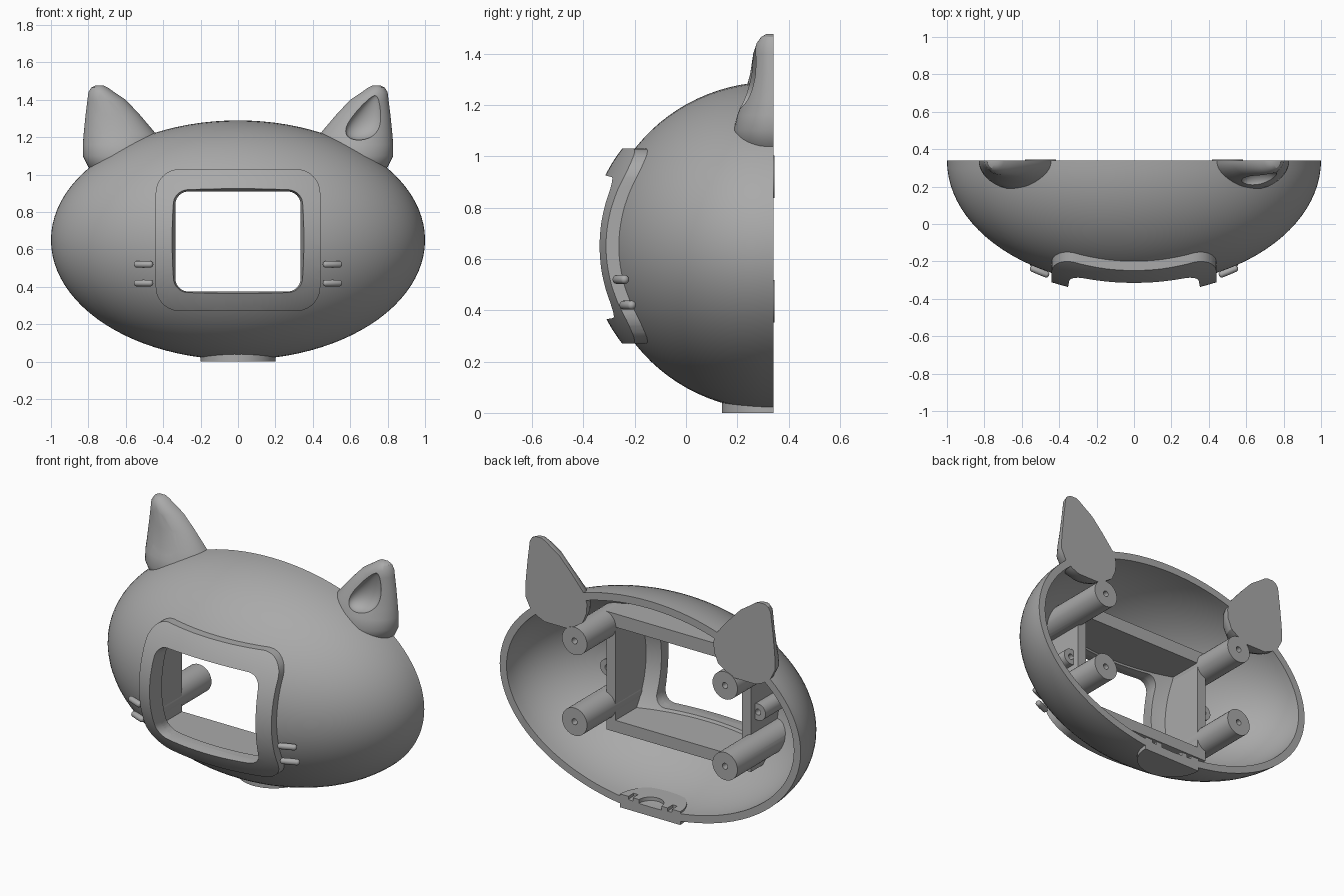
import bpy, bmesh, math
from mathutils import Matrix, Vector

if "Cube" in bpy.data.objects:
    bpy.data.objects.remove(bpy.data.objects["Cube"])

grey = bpy.data.materials.new("plain_grey")
grey.use_nodes = True
grey.diffuse_color = (0.4, 0.4, 0.4, 1)
grey.node_tree.nodes["Principled BSDF"].inputs["Base Color"].default_value = (0.4, 0.4, 0.4, 1)

BACK = 0.34                      # plane of the open back
MID = Vector((0, BACK, 0.65))    # centre of the ellipsoid
RADII = Vector((1.0, 0.67, 0.64))


def make(name, bm):
    bmesh.ops.recalc_face_normals(bm, faces=bm.faces)
    mesh = bpy.data.meshes.new(name)
    bm.to_mesh(mesh)
    bm.free()
    obj = bpy.data.objects.new(name, mesh)
    bpy.context.collection.objects.link(obj)
    mesh.materials.append(grey)
    return obj


def activate(obj):
    bpy.ops.object.select_all(action='DESELECT')
    obj.select_set(True)
    bpy.context.view_layer.objects.active = obj


def boolean(obj, tool, op='DIFFERENCE'):
    mod = obj.modifiers.new("cut", 'BOOLEAN')
    mod.object, mod.operation, mod.solver = tool, op, 'EXACT'
    activate(obj)
    bpy.ops.object.modifier_apply(modifier=mod.name)
    bpy.data.objects.remove(tool)
    return obj


def ellipsoid(name, inset=0.0, shift=0.0, half=False):
    bm = bmesh.new()
    bmesh.ops.create_uvsphere(bm, u_segments=96, v_segments=48, radius=1)
    r = RADII - Vector((inset, inset, inset))
    bmesh.ops.transform(bm, verts=bm.verts, matrix=Matrix.Translation(MID + Vector((0, shift, 0)))
                        @ Matrix.Diagonal(r).to_4x4() @ Matrix.Rotation(math.pi / 2, 4, 'X'))
    if half:
        bmesh.ops.bisect_plane(bm, geom=bm.verts[:] + bm.edges[:] + bm.faces[:], dist=1e-4,
                               plane_co=MID, plane_no=(0, 1, 0), clear_outer=True)
        bmesh.ops.holes_fill(bm, edges=[e for e in bm.edges if e.is_boundary])
    return make(name, bm)


def loft(name, rings):
    bm = bmesh.new()
    loops = [[bm.verts.new(p) for p in ring] for ring in rings]
    for a, b in zip(loops, loops[1:]):
        for i in range(len(a)):
            j = (i + 1) % len(a)
            bm.faces.new((a[i], a[j], b[j], b[i]))
    bm.faces.new(loops[0])
    bm.faces.new(loops[-1])
    return make(name, bm)


def rounded(half_w, z0, z1, r, y, steps=10):
    """Rounded rectangle in the xz plane."""
    pts = []
    corners = ((half_w - r, z1 - r), (r - half_w, z1 - r), (r - half_w, z0 + r), (half_w - r, z0 + r))
    for k, (cx, cz) in enumerate(corners):
        for i in range(steps + 1):
            a = (k + i / steps) * math.pi / 2
            pts.append((cx + r * math.cos(a), y, cz + r * math.sin(a)))
    return pts


def box(name, lo, hi):
    bm = bmesh.new()
    bmesh.ops.create_cube(bm, size=1)
    lo, hi = Vector(lo), Vector(hi)
    bmesh.ops.transform(bm, verts=bm.verts, matrix=Matrix.Translation((lo + hi) / 2)
                        @ Matrix.Diagonal(hi - lo).to_4x4())
    return make(name, bm)


def rod(name, start, end, r, sides=32):
    start, end = Vector(start), Vector(end)
    turn = (end - start).to_track_quat('Z', 'Y')
    ring = [turn @ Vector((r * math.cos(i * math.tau / sides), r * math.sin(i * math.tau / sides), 0))
            for i in range(sides)]
    return loft(name, [[start + p for p in ring], [end + p for p in ring]])


def clip(obj):
    """Trim an inner part so it ends within the shell wall."""
    return boolean(obj, ellipsoid("clip", inset=0.02), 'INTERSECT')


def window():
    return loft("window_cutter", [rounded(0.365, 0.35, 0.945, 0.085, -0.4),
                                  rounded(0.335, 0.375, 0.91, 0.07, -0.25),
                                  rounded(0.335, 0.375, 0.91, 0.07, 0.0)])


parts = []

# hollow half shell with window
shell = ellipsoid("shell", half=True)
boolean(shell, ellipsoid("hollow", inset=0.045))
parts.append(boolean(shell, window()))

# raised bezel following the shell
bezel = ellipsoid("window_bezel", shift=-0.05)
boolean(bezel, loft("outline", [rounded(0.44, 0.27, 1.03, 0.13, y) for y in (-0.6, -0.05)]), 'INTERSECT')
boolean(bezel, ellipsoid("hollow", inset=0.04))
parts.append(boolean(bezel, window()))

# inner frame behind the window
frame = box("inner_frame", (-0.48, -0.5, 0.29), (0.48, 0.07, 1.0))
boolean(frame, box("opening", (-0.42, -0.6, 0.36), (0.42, 0.3, 0.92)))
parts.append(clip(frame))

# foot: half disc with a round socket and two notches
foot = rod("foot", (0, BACK, 0), (0, BACK, 0.08), 0.2, 64)
boolean(foot, box("back_half", (-0.5, BACK, -0.5), (0.5, 1, 0.5)))
boolean(foot, rod("socket", (0, BACK, 0.02), (0, BACK, 0.3), 0.075))
for side in (-1, 1):
    boolean(foot, box("notch", (side * 0.13 - 0.015, 0.29, 0.02), (side * 0.13 + 0.015, 0.5, 0.3)))
parts.append(foot)

# ear levels: height, inner x, outer x, front y
EAR = [(0.98, 0.56, 0.70, 0.28), (1.00, 0.51, 0.75, 0.24), (1.04, 0.45, 0.80, 0.20),
       (1.10, 0.425, 0.83, 0.185), (1.16, 0.42, 0.83, 0.20), (1.22, 0.44, 0.825, 0.222),
       (1.32, 0.525, 0.815, 0.25), (1.40, 0.60, 0.805, 0.262), (1.44, 0.66, 0.80, 0.275),
       (1.465, 0.695, 0.785, 0.293), (1.477, 0.72, 0.76, 0.315)]

for side, tag in ((1, "left"), (-1, "right")):
    # ear with teardrop hollow
    rings = []
    for z, x0, x1, y in EAR:
        mid, half = (x0 + x1) / 2, (x1 - x0) / 2
        rings.append([(side * (mid + half * math.cos(math.pi * i / 24)),
                       BACK - (BACK - y) * math.sin(math.pi * i / 24), z) for i in range(25)])
    ear = loft(tag + "_ear", rings)
    bm = bmesh.new()
    bmesh.ops.create_uvsphere(bm, u_segments=32, v_segments=24, radius=1)
    for v in bm.verts:
        x, y, t = v.co
        taper = 1 - 0.5 * t
        v.co = (side * (0.69 + 0.045 * t + 0.085 * x * taper),
                0.24 + 0.025 * t + 0.055 * y * taper, 1.305 + 0.12 * t)
    parts.append(boolean(ear, make("ear_hollow", bm)))

    # mounting posts with screw holes
    for level, z in (("lower", 0.435), ("upper", 0.92)):
        x = side * 0.5
        post = clip(rod(f"{tag}_{level}_post", (x, -0.4, z), (x, BACK + 0.004, z), 0.083))
        parts.append(boolean(post, rod("screw_hole", (x, 0.2, z), (x, 0.5, z), 0.018, 16)))

    # small boss beside the frame
    x = side * 0.5
    boss = clip(rod(tag + "_boss", (x, -0.4, 0.64), (x, 0.03, 0.64), 0.05))
    parts.append(boolean(boss, rod("screw_hole", (x, -0.05, 0.64), (x, 0.2, 0.64), 0.018, 16)))

    # whiskers
    for level, z, y in (("lower", 0.42, -0.245), ("upper", 0.52, -0.272)):
        bm = bmesh.new()
        bmesh.ops.create_uvsphere(bm, u_segments=16, v_segments=12, radius=0.018)
        for v in bm.verts:
            v.co.z += math.copysign(0.037, v.co.z) if abs(v.co.z) > 1e-5 else 0
        aim = Vector((side, 0.42, 0)).to_track_quat('Z', 'Y').to_matrix().to_4x4()
        bmesh.ops.transform(bm, verts=bm.verts, matrix=Matrix.Translation((side * 0.505, y + 0.018, z)) @ aim)
        parts.append(make(f"{tag}_{level}_whisker", bm))

for part in parts:
    activate(part)
    bpy.ops.object.shade_smooth_by_angle(angle=math.radians(30))
